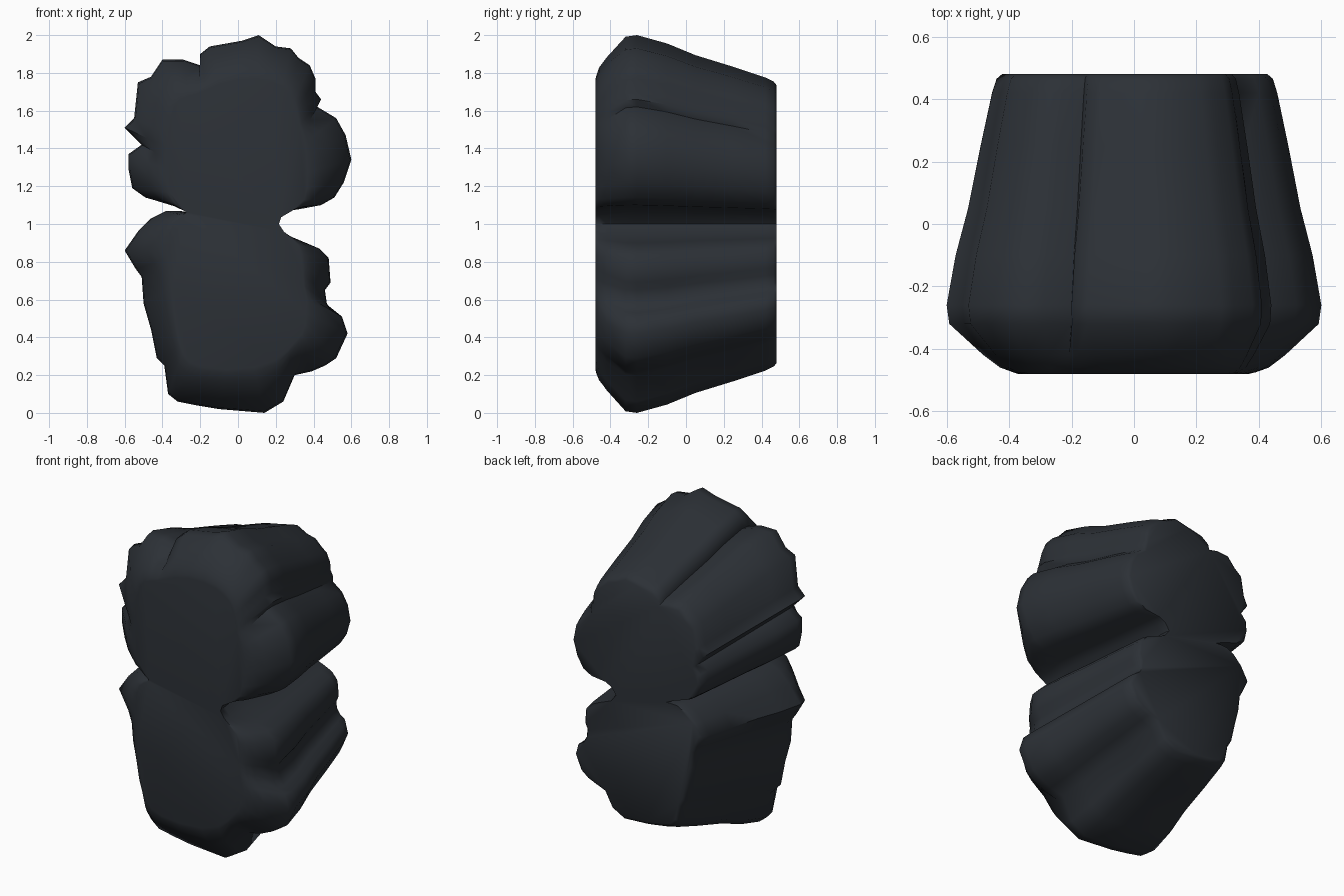
import bpy, bmesh, math

if "Cube" in bpy.data.objects:
    bpy.data.objects.remove(bpy.data.objects["Cube"])

# Lobed outline at the widest section (x, z)
outline = [
    (.11, 2), (.2, 1.94), (.28, 1.93), (.32, 1.88), (.38, 1.84), (.41, 1.77), (.41, 1.7),
    (.44, 1.66), (.42, 1.62), (.52, 1.56), (.57, 1.47), (.6, 1.34), (.56, 1.22), (.51, 1.14),
    (.44, 1.1), (.29, 1.09), (.24, 1.06), (.19, 1), (.24, .94), (.36, .9), (.43, .87),
    (.48, .82), (.49, .69), (.46, .65), (.47, .58), (.5, .53), (.55, .51), (.58, .42),
    (.52, .29), (.46, .25), (.39, .22), (.3, .2), (.24, .06), (.14, 0), (-.1, .02),
    (-.22, .04), (-.32, .06), (-.37, .1), (-.39, .25), (-.43, .29), (-.46, .44), (-.5, .58),
    (-.51, .72), (-.54, .76), (-.6, .86), (-.53, .96), (-.46, 1.03), (-.38, 1.07),
    (-.31, 1.07), (-.26, 1.06), (-.35, 1.1), (-.49, 1.14), (-.56, 1.19), (-.58, 1.29),
    (-.58, 1.37), (-.51, 1.42), (-.6, 1.51), (-.55, 1.56), (-.53, 1.75), (-.46, 1.78),
    (-.4, 1.87), (-.29, 1.87), (-.2, 1.84), (-.2, 1.9), (-.15, 1.94), (.02, 1.97)]


def smooth(pts, amount):
    n = len(pts)
    return [tuple((1 - amount) * pts[i][k] + amount * .5 * (pts[i - 1][k] + pts[(i + 1) % n][k])
                  for k in (0, 1)) for i in range(n)]


def mix(a, b, t):
    return [(p[0] * (1 - t) + q[0] * t, p[1] * (1 - t) + q[1] * t) for p, q in zip(a, b)]


# Softened front face: lobes pulled in, waist kept
front = smooth(smooth(outline, .5), .5)
front = [(.46 * math.tanh(x / .46), 1 + .81 * (z - 1)) for x, z in front]
# Smaller, slightly softened back face
back = [(.75 * x, 1 + .76 * (z - 1)) for x, z in smooth(outline, .2)]

sections = [(-.48, mix(front, outline, -.1)), (-.475, front), (-.46, mix(front, outline, .2)),
            (-.42, mix(front, outline, .45)),
            (-.32, mix(front, outline, .96)), (-.26, outline), (-.1, mix(outline, back, .18)),
            (.05, mix(outline, back, .43)), (.25, mix(outline, back, .68)),
            (.42, mix(outline, back, .91)), (.465, back),
            (.48, [(x * .96, 1 + (z - 1) * .975) for x, z in back])]

# Loft the sections into a rock-like block
bm = bmesh.new()
rings = [[bm.verts.new((x, y, z)) for x, z in pts] for y, pts in sections]
n = len(outline)
for a, b in zip(rings, rings[1:]):
    for i in range(n):
        j = (i + 1) % n
        bm.faces.new((a[i], a[j], b[j], b[i]))
caps = [bm.faces.new(rings[0]), bm.faces.new(rings[-1])]
bm.normal_update()
bmesh.ops.triangulate(bm, faces=caps, ngon_method='EAR_CLIP')
bmesh.ops.recalc_face_normals(bm, faces=bm.faces)
mesh = bpy.data.meshes.new("lobed_rock")
bm.to_mesh(mesh)
bm.free()
rock = bpy.data.objects.new("lobed_rock", mesh)
bpy.context.collection.objects.link(rock)

# Dark slate colour and smooth shading
mat = bpy.data.materials.new("dark_slate")
mat.diffuse_color = (.025, .03, .037, 1)
mat.use_nodes = True
mat.node_tree.nodes["Principled BSDF"].inputs["Base Color"].default_value = mat.diffuse_color
mesh.materials.append(mat)
bpy.context.view_layer.objects.active = rock
rock.select_set(True)
bpy.ops.object.shade_smooth_by_angle(angle=math.radians(60))
